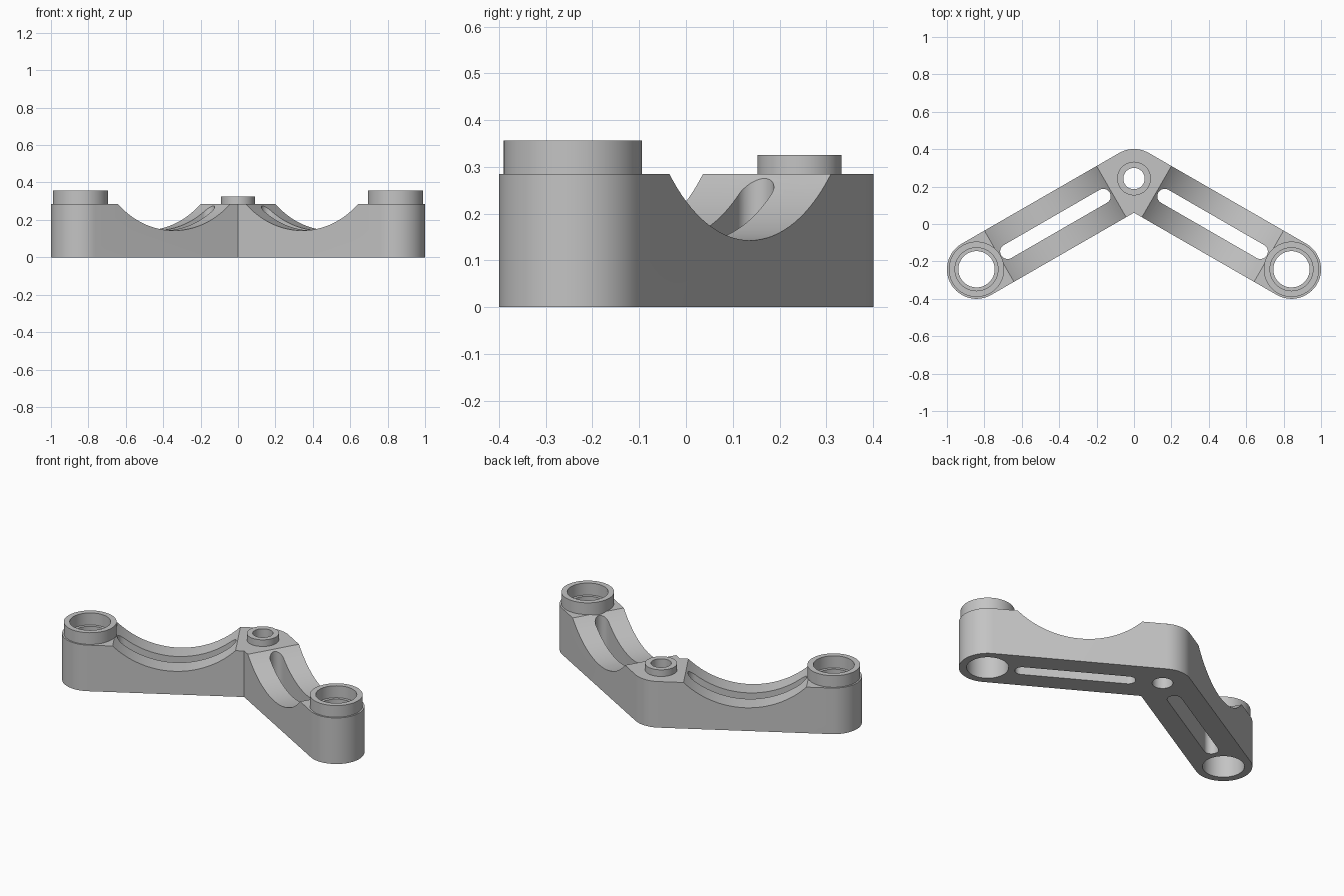
import bpy, bmesh
from math import radians, cos, sin, pi
from mathutils import Matrix, Vector

if "Cube" in bpy.data.objects:
    bpy.data.objects.remove(bpy.data.objects["Cube"])

TOP = 0.285                      # plate thickness
HALF_WIDTH = 0.158               # half the arm width, also the end radius
APEX = Vector((0, 0.243, 0))
END = Vector((0.842, -0.242, 0))
LENGTH = (END - APEX).length

grey = bpy.data.materials.new("plain_grey")
grey.use_nodes = True
grey.diffuse_color = (0.55, 0.55, 0.55, 1)
grey.node_tree.nodes["Principled BSDF"].inputs["Base Color"].default_value = (0.55, 0.55, 0.55, 1)


def arc(centre, radius, start, stop, steps):
    """Points along an arc, angles in degrees."""
    angles = [radians(start + (stop - start) * i / steps) for i in range(steps + 1)]
    return [(centre[0] + radius * cos(a), centre[1] + radius * sin(a)) for a in angles]


def circle(centre, radius, steps=64):
    return arc(centre, radius, 0, 360, steps)[:-1]


def prism(name, outline, z0, z1, matrix=Matrix()):
    """Extrude a flat outline from z0 to z1, then place it."""
    bm = bmesh.new()
    face = bm.faces.new([bm.verts.new((x, y, z0)) for x, y in outline])
    out = bmesh.ops.extrude_face_region(bm, geom=[face])
    verts = [v for v in out["geom"] if isinstance(v, bmesh.types.BMVert)]
    bmesh.ops.translate(bm, verts=verts, vec=(0, 0, z1 - z0))
    bm.normal_update()
    bmesh.ops.recalc_face_normals(bm, faces=bm.faces)
    bm.transform(matrix)
    bm.normal_update()
    mesh = bpy.data.meshes.new(name)
    bm.to_mesh(mesh)
    bm.free()
    mesh.materials.append(grey)
    obj = bpy.data.objects.new(name, mesh)
    bpy.context.collection.objects.link(obj)
    return obj


def combine(target, tool, operation):
    """Apply a boolean and throw the tool away."""
    mod = target.modifiers.new("cut", "BOOLEAN")
    mod.operation, mod.solver, mod.object = operation, "EXACT", tool
    bpy.context.view_layer.objects.active = target
    bpy.ops.object.modifier_apply(modifier=mod.name)
    bpy.data.objects.remove(tool)


# V-shaped plate with rounded ends and apex
right_end = arc(END, HALF_WIDTH, -120, 60, 32)
left_end = [(-x, y) for x, y in reversed(right_end)]
inner_corner = (0, APEX.y - HALF_WIDTH / cos(pi / 6))
outline = [inner_corner] + right_end + arc(APEX, HALF_WIDTH, 60, 120, 12) + left_end
bracket = prism("bracket", outline, 0, TOP)

# Scooped top and long slot in each arm
scoop_radius, scoop_floor = 0.4926, 0.143
slot = arc((0.19, 0), 0.04, 90, 270, 16) + arc((0.78, 0), 0.04, -90, 90, 16)
for angle in (-30, -150):
    along_arm = Matrix.Translation(APEX) @ Matrix.Rotation(radians(angle), 4, "Z")
    sideways = along_arm @ Matrix.Rotation(pi / 2, 4, "X")
    scoop = circle((LENGTH / 2, scoop_floor + scoop_radius), scoop_radius, 128)
    combine(bracket, prism("scoop_cutter", scoop, -0.2, 0.2, sideways), "DIFFERENCE")
    combine(bracket, prism("slot_cutter", slot, -0.1, 0.5, along_arm), "DIFFERENCE")

# Raised bosses, with a retaining lip inside each end bore
for side in (-1, 1):
    centre = (side * END.x, END.y)
    combine(bracket, prism("end_boss", circle(centre, 0.148), 0.275, 0.357), "UNION")
    for radius, z0, z1 in ((0.097, -0.1, 0.5), (0.115, 0.283, 0.5), (0.115, -0.1, 0.23)):
        combine(bracket, prism("bore_cutter", circle(centre, radius), z0, z1), "DIFFERENCE")
combine(bracket, prism("apex_boss", circle(APEX, 0.09), 0.27, 0.326), "UNION")
combine(bracket, prism("apex_bore_cutter", circle(APEX, 0.057), -0.1, 0.5), "DIFFERENCE")

# Smooth curved walls, crisp edges
bpy.ops.object.select_all(action="DESELECT")
bracket.select_set(True)
bpy.context.view_layer.objects.active = bracket
bpy.ops.object.shade_smooth_by_angle(angle=radians(25))
